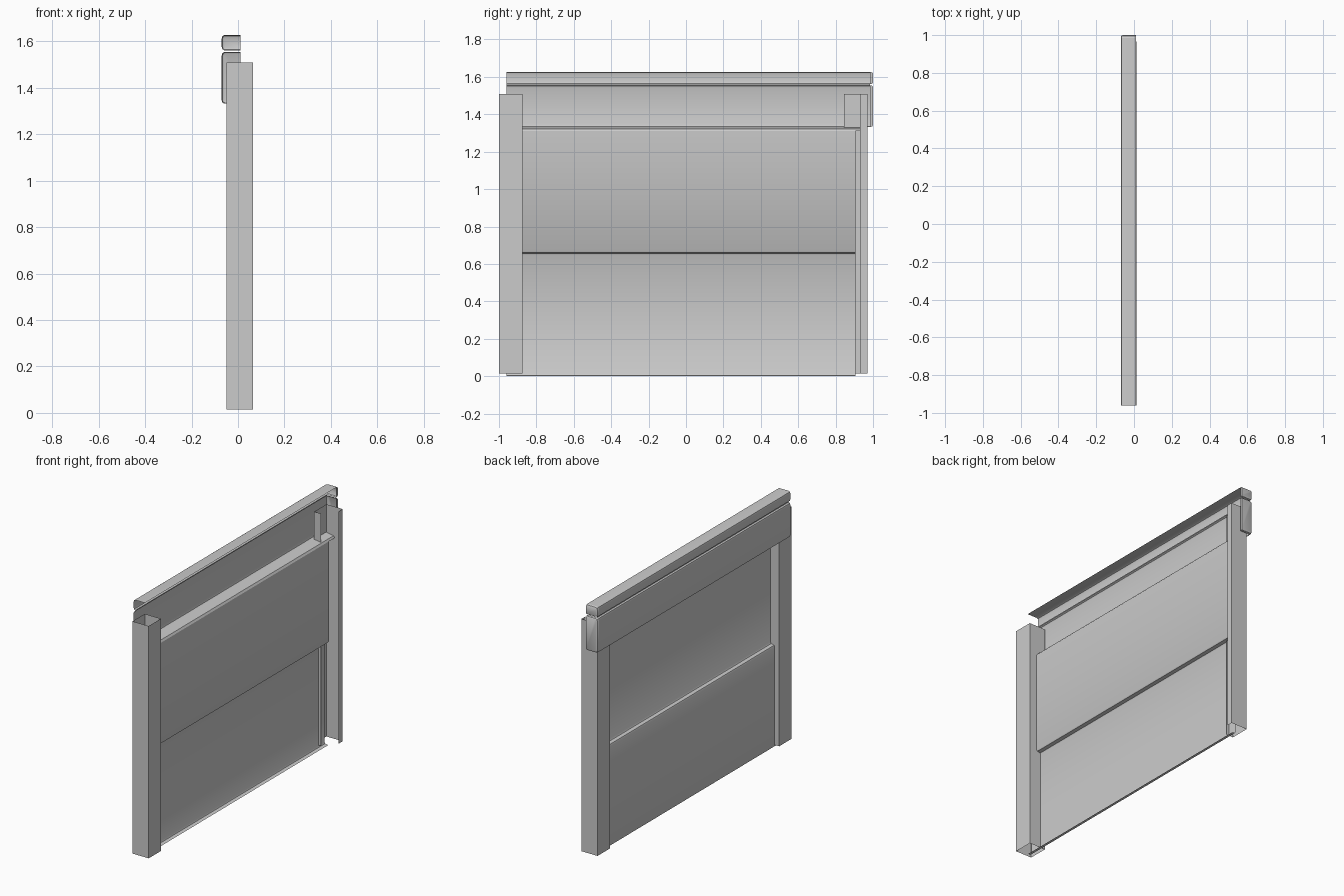
import bpy, bmesh

cube = bpy.data.objects.get("Cube")
if cube:
    bpy.data.objects.remove(cube)

grey = bpy.data.materials.new("light_grey_metal")
grey.use_nodes = True
GREY = (0.6, 0.6, 0.6, 1)
grey.diffuse_color = GREY
grey.node_tree.nodes["Principled BSDF"].inputs["Base Color"].default_value = GREY


def finish(name, bm, smooth=False):
    mesh = bpy.data.meshes.new(name)
    bm.to_mesh(mesh)
    bm.free()
    mesh.materials.append(grey)
    obj = bpy.data.objects.new(name, mesh)
    bpy.context.scene.collection.objects.link(obj)
    if smooth:
        bpy.ops.object.select_all(action='DESELECT')
        obj.select_set(True)
        bpy.context.view_layer.objects.active = obj
        bpy.ops.object.shade_smooth_by_angle(angle=0.7)
    return obj


def sweep(name, path, to_point, start, end, closed=False, smooth=False):
    """Extrude a 2D path into a folded sheet between two positions."""
    bm = bmesh.new()
    a = [bm.verts.new(to_point(p, start)) for p in path]
    b = [bm.verts.new(to_point(p, end)) for p in path]
    for i in range(len(path) if closed else len(path) - 1):
        j = (i + 1) % len(path)
        bm.faces.new((a[i], a[j], b[j], b[i]))
    return finish(name, bm, smooth)


def along_y(p, t):
    return (p[0], t, p[1])


def along_z(p, t):
    return (p[0], p[1], t)


def end_plate(name, outline):
    """Closed sheet end with a softened outer rim."""
    bm = bmesh.new()
    xs = [p[0] for p in outline]
    zs = [p[1] for p in outline]
    right, mid = max(xs), (min(zs) + max(zs)) / 2
    half = max(zs) - mid
    rings = []
    for y, inset in ((0.985, 0), (0.996, 0.003), (1.0, 0.01)):
        kx, kz = 1 - inset / (right - min(xs)), 1 - inset / half
        rings.append([bm.verts.new((right + (x - right) * kx, y, mid + (z - mid) * kz))
                      for x, z in outline])
    for a, b in zip(rings, rings[1:]):
        for i in range(len(a)):
            j = (i + 1) % len(a)
            bm.faces.new((a[i], a[j], b[j], b[i]))
    bm.faces.new(rings[-1])
    finish(name, bm, True)


# Rolled top cap and upper board, one continuous folded sheet
cap = [(0.01, 1.627), (-0.058, 1.627), (-0.067, 1.623), (-0.07, 1.613),
       (-0.07, 1.575), (-0.067, 1.566), (-0.058, 1.561)]
board = [(-0.058, 1.555), (-0.067, 1.55), (-0.07, 1.54),
         (-0.07, 1.345), (-0.067, 1.336), (-0.058, 1.332)]
sweep("top_cap_and_board", cap + board, along_y, -0.96, 0.985, smooth=True)
end_plate("cap_end", cap + [(0.01, 1.561)])
end_plate("board_end", [(0.01, 1.555)] + board + [(0.01, 1.332)])

# Sloped ledge under the board
sweep("ledge", [(-0.058, 1.332), (0.004, 1.322), (0.012, 1.31)],
      along_y, -0.96, 0.965, smooth=True)

# Stepped lower panels with a bottom lip
sweep("lower_panels", [(0.012, 1.31), (0.012, 0.668), (0.007, 0.66), (-0.014, 0.655),
                       (-0.018, 0.646), (-0.018, 0.012), (-0.014, 0.004), (0.008, 0)],
      along_y, -0.96, 0.905, smooth=True)

# Hollow box post at one end, open channel post at the other
sweep("box_post", [(-0.05, -1), (0.065, -1), (0.065, -0.875), (-0.05, -0.875)],
      along_z, 0.015, 1.508, closed=True)
sweep("channel_post", [(0.065, 0.93), (0.065, 0.97), (-0.05, 0.97),
                       (-0.05, 0.845), (0.0, 0.845)],
      along_z, 0.015, 1.508)
